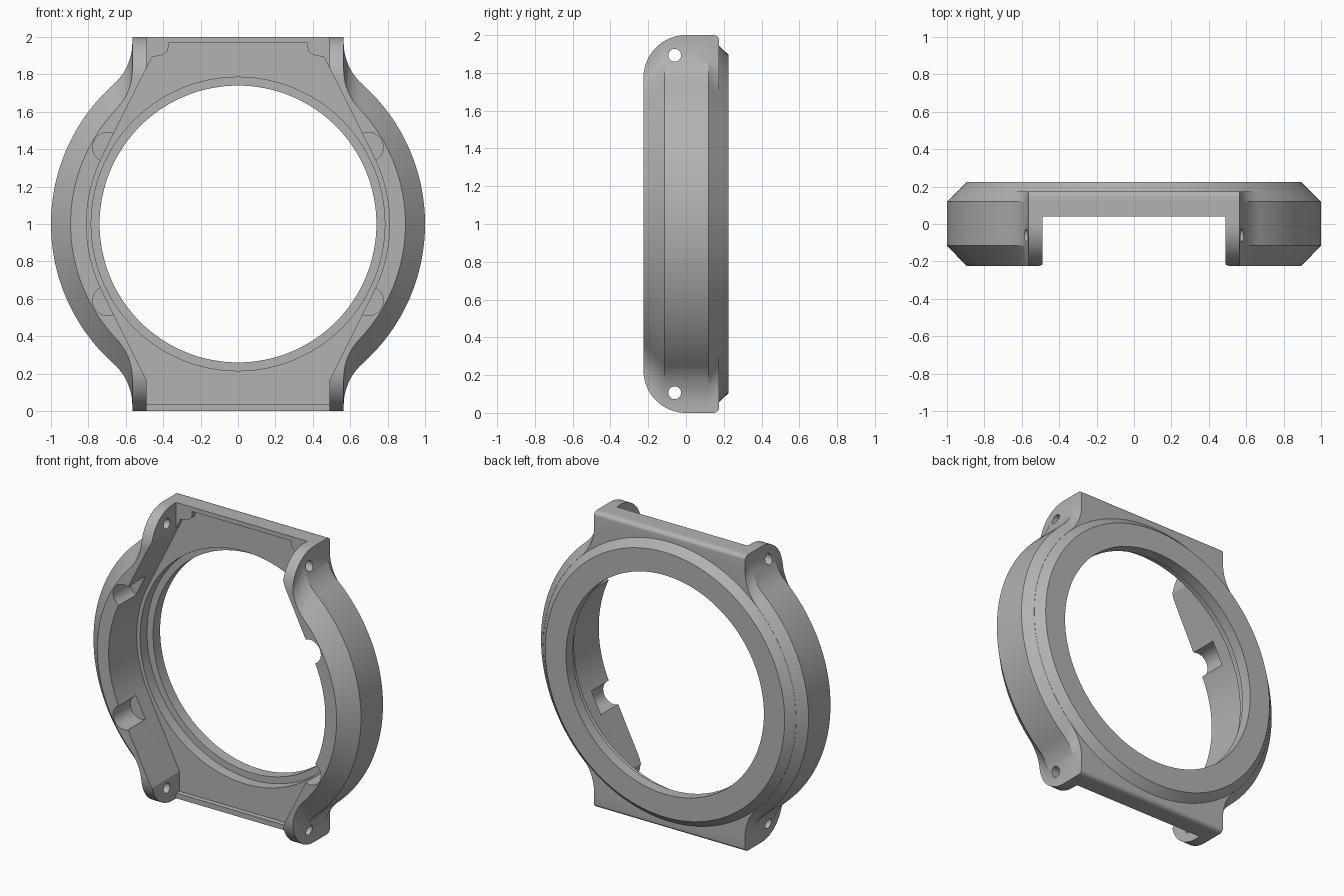
import bpy, bmesh
from math import sin, cos, pi, sqrt, atan2, radians

cube = bpy.data.objects.get("Cube")
if cube:
    bpy.data.objects.remove(cube)

MID = 1.0            # height of the ring centre
LUG = 0.565          # outer half width of the lugs
GAP = 0.49           # half width between the lugs

grey = bpy.data.materials.new("grey")
grey.use_nodes = True
colour = (0.45, 0.45, 0.45, 1)
grey.diffuse_color = colour
grey.node_tree.nodes["Principled BSDF"].inputs["Base Color"].default_value = colour


def loft(name, rings):
    """Closed solid through rings with equal point counts."""
    bm = bmesh.new()
    loops = [[bm.verts.new(p) for p in ring] for ring in rings]
    n = len(loops[0])
    for a, b in zip(loops, loops[1:]):
        for i in range(n):
            j = (i + 1) % n
            bm.faces.new((a[i], a[j], b[j], b[i]))
    bm.faces.new(loops[0])
    bm.faces.new(loops[-1])
    bmesh.ops.recalc_face_normals(bm, faces=bm.faces)
    mesh = bpy.data.meshes.new(name)
    bm.to_mesh(mesh)
    bm.free()
    mesh.materials.append(grey)
    obj = bpy.data.objects.new(name, mesh)
    bpy.context.collection.objects.link(obj)
    return obj


def at_depth(points, y):
    return [(x, y, z + MID) for x, z in points]


def prism(name, points, y0, y1):
    return loft(name, [at_depth(points, y0), at_depth(points, y1)])


def arc(cx, cz, r, a, b, n):
    return [(cx + r * cos(a + (b - a) * i / n), cz + r * sin(a + (b - a) * i / n))
            for i in range(n + 1)]


def circle(r, n=128, cx=0, cz=0):
    return arc(cx, cz, r, 0, 2 * pi, n)[:-1]


def four_way(upper, lower=None):
    """Mirror a quarter outline, starting on the x axis, into a whole one."""
    lower = lower or upper
    left = [(-x, z) for x, z in reversed(upper)]
    left_low = [(-x, -z) for x, z in lower[1:]]
    right_low = [(x, -z) for x, z in reversed(lower[1:])]
    return upper + left + left_low + right_low


def case_outline(r, fillet=0.3):
    """Round case flowing through concave fillets into straight lugs."""
    cx = LUG + fillet
    cz = sqrt((r + fillet) ** 2 - cx ** 2)
    t = atan2(cz, cx)
    quarter = arc(0, 0, r, 0, t, 24)
    quarter += arc(cx, cz, fillet, t + pi, pi, 12)[1:]
    return four_way(quarter + [(LUG, 1.05)])


def boolean(target, tool, operation):
    mod = target.modifiers.new("shape", 'BOOLEAN')
    mod.object = tool
    mod.operation = operation
    mod.solver = 'EXACT'
    bpy.context.view_layer.objects.active = target
    bpy.ops.object.modifier_apply(modifier=mod.name)
    bpy.data.objects.remove(tool)


# Case body with chamfers that fade out along the lugs
case = loft("watch_case", [at_depth(case_outline(r), y) for r, y in
                           ((0.895, -0.225), (1, -0.115), (1, 0.12), (0.945, 0.175))])

# Side profile: large front rounding, small back rounding
side = []
R, S = 0.225, 0.03
side += arc(0, 1 - R, R, pi, pi / 2, 16)
side += arc(0.176 - S, 1 - S, S, pi / 2, 0, 5)
side += [(y, -z) for y, z in reversed(side)]
boolean(case, loft("side_profile", [[(x, y, z + MID) for y, z in side]
                                    for x in (-1.1, 1.1)]), 'INTERSECT')

# Raised back rim
rim = loft("back_rim", [at_depth(circle(r), y) for r, y in
                        ((0.9, 0.1), (0.944, 0.175), (0.895, 0.225))])
boolean(case, rim, 'UNION')

# Front opening: round well with tangent walls running out between the lugs
WELL = 0.81
slope = atan2(1, 2)


def wall_z(x):
    return (WELL - x * cos(slope)) / sin(slope)


well = arc(0, 0, WELL, 0, slope, 14)
open_end = well + [(GAP, wall_z(GAP)), (GAP, 1.1)]
boolean(case, prism("opening", four_way(open_end), -0.4, 0.04), 'DIFFERENCE')

# Recessed floor behind the end lips, with corner pads at the top
top = well + [(0.46, wall_z(0.46)), (0.40, 0.905), (0.375, 0.925), (0.37, 0.97)]
bottom = well + [(GAP, wall_z(GAP)), (GAP, 0.965)]
boolean(case, prism("floor", four_way(top, bottom), -0.1, 0.075), 'DIFFERENCE')

# Seat for the glass and the through hole
boolean(case, prism("seat", circle(0.785), -0.1, 0.15), 'DIFFERENCE')
boolean(case, prism("hole", circle(0.74), -0.1, 0.4), 'DIFFERENCE')

# Scooped notches in the side walls and pin holes through the lugs
for sz in (-1, 1):
    for sx in (-1, 1):
        scoop = circle(0.08, 32, sx * 0.697, sz * 0.41)
        boolean(case, prism("notch", scoop, -0.4, -0.04), 'DIFFERENCE')
    pin = circle(0.034, 24, -0.06, sz * 0.893)
    boolean(case, loft("pin_hole", [[(x, y, z + MID) for y, z in pin]
                                    for x in (-1.2, 1.2)]), 'DIFFERENCE')

# Smooth curved walls, keep edges crisp
bpy.ops.object.select_all(action='DESELECT')
case.select_set(True)
bpy.context.view_layer.objects.active = case
bpy.ops.object.shade_smooth_by_angle(angle=radians(25))
